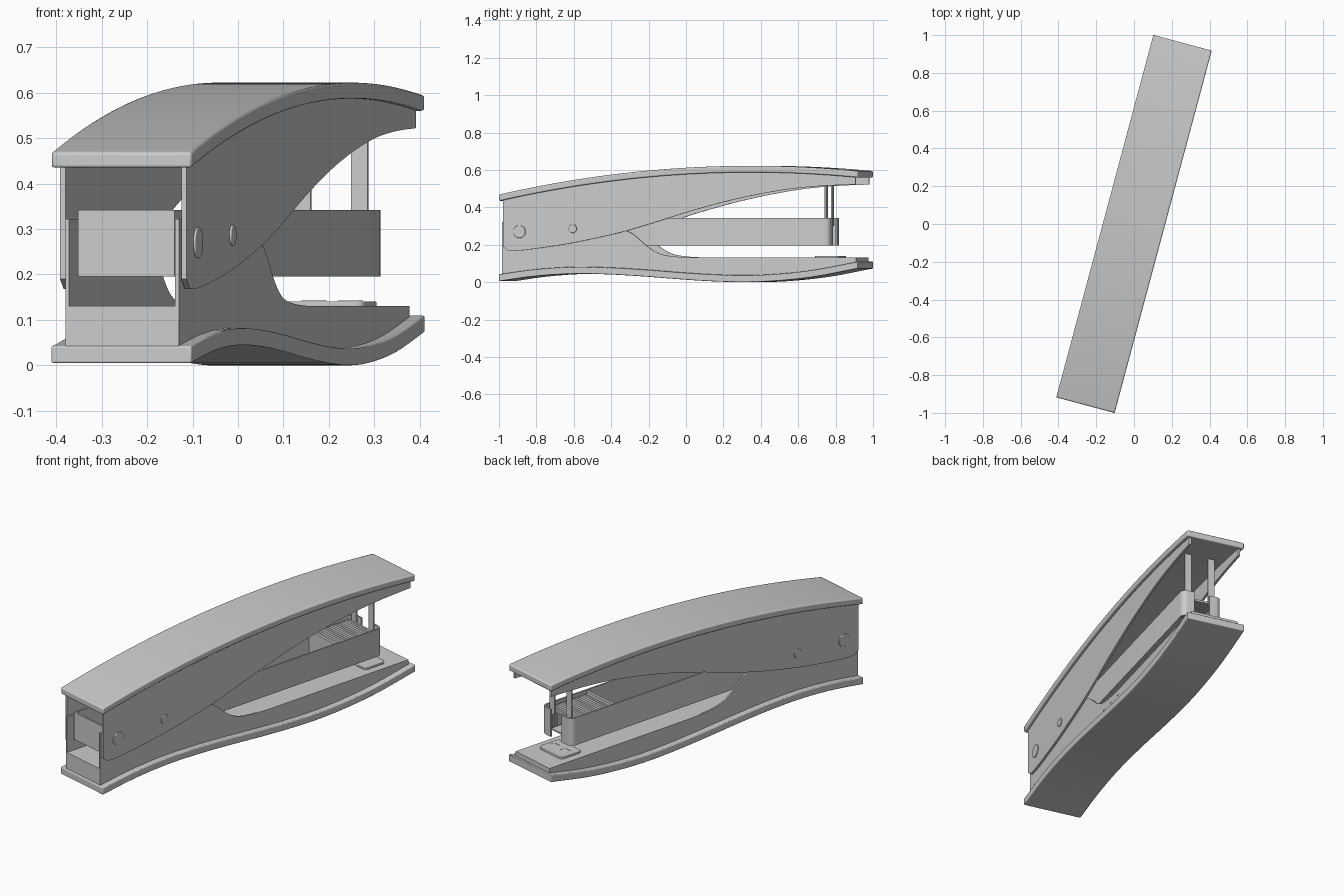
import bpy, bmesh, math
from mathutils import Matrix, Vector

if "Cube" in bpy.data.objects:
    bpy.data.objects.remove(bpy.data.objects["Cube"])

TURN = Matrix.Rotation(math.radians(-15), 4, 'Z')   # whole stapler is turned in plan
AXES = {  # profile (a, b) and extrusion e mapped to x, y, z
    'X': lambda a, b, e: (e, a, b),
    'Y': lambda a, b, e: (a, e, b),
    'Z': lambda a, b, e: (a, b, e),
}


def finish(name, bm, bevel=0):
    bmesh.ops.recalc_face_normals(bm, faces=bm.faces)
    bm.transform(TURN)
    me = bpy.data.meshes.new(name)
    bm.to_mesh(me)
    bm.free()
    ob = bpy.data.objects.new(name, me)
    bpy.context.collection.objects.link(ob)
    if bevel:
        mod = ob.modifiers.new("bevel", 'BEVEL')
        mod.width, mod.segments = bevel, 3
        mod.limit_method, mod.angle_limit = 'ANGLE', math.radians(45)
    bpy.ops.object.select_all(action='DESELECT')
    ob.select_set(True)
    bpy.context.view_layer.objects.active = ob
    bpy.ops.object.shade_smooth_by_angle(angle=math.radians(32))
    return ob


def add_prism(bm, pts, axis, e0, e1):
    f = AXES[axis]
    lo = [bm.verts.new(f(a, b, e0)) for a, b in pts]
    hi = [bm.verts.new(f(a, b, e1)) for a, b in pts]
    n = len(pts)
    bm.faces.new(lo)
    bm.faces.new(hi[::-1])
    for i in range(n):
        j = (i + 1) % n
        bm.faces.new((lo[i], hi[i], hi[j], lo[j]))


def prism(name, pts, axis, spans, bevel=0):
    bm = bmesh.new()
    for e0, e1 in spans:
        add_prism(bm, pts, axis, e0, e1)
    return finish(name, bm, bevel)


def rect(a0, a1, b0, b1):
    return [(a0, b0), (a1, b0), (a1, b1), (a0, b1)]


def rounded(ca, cb, ha, hb, r, n=6):
    pts = []
    for k, (sa, sb) in enumerate([(1, 1), (-1, 1), (-1, -1), (1, -1)]):
        for i in range(n + 1):
            t = math.pi / 2 * (k + i / n)
            pts.append((ca + sa * (ha - r) + r * math.cos(t),
                        cb + sb * (hb - r) + r * math.sin(t)))
    return pts


def spline(keys, n=5):
    """Catmull-Rom curve through the key points."""
    p = [Vector(k) for k in keys]
    p = [2 * p[0] - p[1]] + p + [2 * p[-1] - p[-2]]
    out = []
    for i in range(1, len(p) - 2):
        a, b, c, d = p[i - 1:i + 3]
        for s in range(n):
            t = s / n
            out.append(tuple(0.5 * (2 * b + (c - a) * t + (2 * a - 5 * b + 4 * c - d) * t * t
                                    + (3 * b - a - 3 * c + d) * t ** 3)))
    return out + [tuple(p[-2])]


def mirrored(a, b):
    return [(a, b), (-b, -a)]


def cap_z(y):
    return 0.622 - 0.079 * (y - 0.4) ** 2


def arc(y0, y1, dz, n=40):
    ys = [y0 + (y1 - y0) * i / n for i in range(n + 1)]
    return [(y, cap_z(y) + dz) for y in ys]


# Handle: curved cap and two side plates
prism("handle_cap", arc(-0.993, 0.993, 0) + arc(0.993, -0.993, -0.035), 'X',
      [(-0.16, 0.16)], 0.007)
handle_edge = spline([(-0.945, 0.168), (-0.885, 0.169), (-0.78, 0.181), (-0.6, 0.208),
                      (-0.344, 0.261), (-0.15, 0.315), (0.04, 0.373), (0.236, 0.426),
                      (0.43, 0.468), (0.62, 0.499), (0.8, 0.515), (0.977, 0.522)])
prism("handle_sides", [(-0.975, 0.19)] + handle_edge + arc(0.977, -0.975, -0.033), 'X',
      mirrored(0.132, 0.144))

# Base: wavy foot plate, solid body on it, hinge walls at the back
foot = spline([(-0.993, 0.005), (-0.8, 0.031), (-0.6, 0.044), (-0.4, 0.042), (-0.2, 0.031),
               (0, 0.016), (0.18, 0.005), (0.37, 0), (0.56, 0.008), (0.76, 0.03),
               (0.993, 0.073)])
prism("base_plate", foot + [(y, z + 0.037) for y, z in reversed(foot)], 'X',
      [(-0.16, 0.16)], 0.004)
under = [(max(-0.985, min(0.975, y)), z + 0.03) for y, z in foot]
prism("base_body", under + [(0.975, 0.131), (-0.985, 0.131)], 'X', [(-0.129, 0.129)])
wall_edge = spline([(-0.36, 0.295), (-0.273, 0.265), (-0.22, 0.225), (-0.176, 0.188),
                    (-0.13, 0.16), (-0.08, 0.144), (0, 0.135), (0.1, 0.131)])
prism("hinge_walls", [(-0.985, 0.1), (-0.985, 0.322), (-0.5, 0.318)] + wall_edge
      + [(0.1, 0.1)], 'X', mirrored(0.121, 0.1295))

# Anvil plate with two staple pockets
prism("anvil", rounded(0, 0.8, 0.088, 0.066, 0.02), 'Z', [(0.125, 0.141)], 0.003)
for side in (-1, 1):
    bm = bmesh.new()
    for hx, hy, top in ((0.03, 0.022, 0.1425),):
        outer = rounded(side * 0.042, 0.8, hx, hy, 0.012)
        inner = rounded(side * 0.042, 0.8, hx - 0.004, hy - 0.004, 0.009)
        vo = [bm.verts.new((x, y, top)) for x, y in outer]
        vi = [bm.verts.new((x, y, top)) for x, y in inner]
        vb = [bm.verts.new((x, y, top - 0.001)) for x, y in inner]
        for ra, rb in ((vo, vi), (vi, vb)):
            for i in range(len(ra)):
                j = (i + 1) % len(ra)
                bm.faces.new((ra[i], ra[j], rb[j], rb[i]))
        bm.faces.new(vb)
    finish("anvil_pocket", bm)

# Magazine: channel with rounded front corners and a slot in the front
def corner(r, n=6):
    return [(0.08 + r * math.cos(math.pi / 2 * i / n),
             0.795 + r * math.sin(math.pi / 2 * i / n)) for i in range(n + 1)]


half = ([(0.11, -0.95)] + corner(0.03) + [(0.042, 0.825), (0.042, 0.817)]
        + corner(0.022)[::-1] + [(0.102, -0.942)])
prism("magazine", half + [(-x, y) for x, y in reversed(half)], 'Z', [(0.195, 0.342)])
prism("magazine_floor", rect(-0.104, 0.104, -0.945, 0.77), 'Z', [(0.196, 0.204)])

# Staple strip and pusher
outer_u = [(-0.095, 0.215), (-0.095, 0.325), (0.095, 0.325), (0.095, 0.215)]
inner_u = [(0.085, 0.215), (0.085, 0.314), (-0.085, 0.314), (-0.085, 0.215)]
prism("staples", outer_u + inner_u, 'Y',
      [(0.56 + i * 0.0145, 0.572 + i * 0.0145) for i in range(16)])
prism("pusher", rect(-0.1, 0.1, 0.205, 0.336), 'Y', [(0.535, 0.55)])

# Driver blades hanging from the cap
prism("driver_blades", rect(0.79, 0.798, 0.3, 0.58), 'X', mirrored(0.046, 0.083))

# Rivets on both sides
for name, y, z, r in (("hinge_rivet", -0.883, 0.27, 0.034), ("small_rivet", -0.588, 0.286, 0.023)):
    circle = [(y + r * math.cos(i * math.pi / 16), z + r * math.sin(i * math.pi / 16))
              for i in range(32)]
    prism(name, circle, 'X', mirrored(0.13, 0.149), 0.003)
